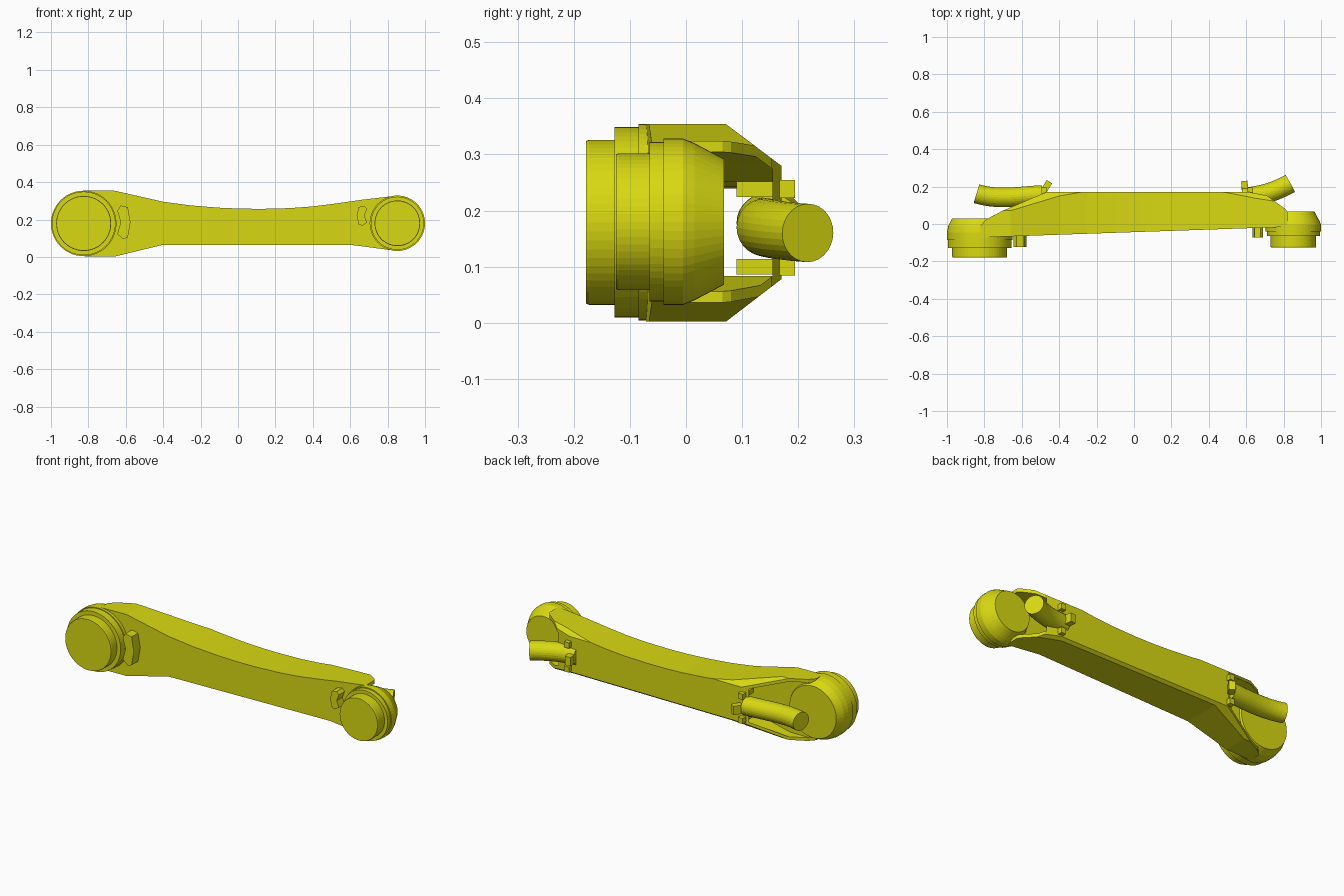
import bpy, bmesh, math
from mathutils import Vector

cube = bpy.data.objects.get("Cube")
if cube:
    bpy.data.objects.remove(cube, do_unlink=True)

yellow = bpy.data.materials.new("yellow_paint")
yellow.use_nodes = True
colour = (0.69, 0.69, 0.006, 1)
yellow.diffuse_color = colour
yellow.node_tree.nodes["Principled BSDF"].inputs["Base Color"].default_value = colour


def finish(name, bm):
    bmesh.ops.recalc_face_normals(bm, faces=bm.faces)
    mesh = bpy.data.meshes.new(name)
    bm.to_mesh(mesh)
    bm.free()
    mesh.materials.append(yellow)
    obj = bpy.data.objects.new(name, mesh)
    bpy.context.collection.objects.link(obj)
    return obj


def prism(name, points, axis, low, high):
    """Extrude a flat outline along the x, y or z axis."""
    place = {"x": lambda a, b, d: (d, a, b),
             "y": lambda a, b, d: (a, d, b),
             "z": lambda a, b, d: (a, b, d)}[axis]
    bm = bmesh.new()
    rings = [[bm.verts.new(place(a, b, d)) for a, b in points] for d in (low, high)]
    for ring in rings:
        bm.faces.new(ring)
    n = len(points)
    for i in range(n):
        j = (i + 1) % n
        bm.faces.new((rings[0][i], rings[0][j], rings[1][j], rings[1][i]))
    return finish(name, bm)


def combine(obj, cutter, operation):
    mod = obj.modifiers.new(operation.lower(), "BOOLEAN")
    mod.operation = operation
    mod.solver = "EXACT"
    mod.object = cutter
    bpy.context.view_layer.objects.active = obj
    bpy.ops.object.modifier_apply(modifier=mod.name)
    bpy.data.objects.remove(cutter, do_unlink=True)


def lathe(name, x, z, profile, sides=56):
    """Turn (radius, y) steps around an axis parallel to y."""
    bm = bmesh.new()
    rings = []
    for r, y in profile:
        rings.append([bm.verts.new((x + r * math.cos(i * math.tau / sides), y,
                                    z + r * math.sin(i * math.tau / sides)))
                      for i in range(sides)])
    for a, b in zip(rings, rings[1:]):
        for i in range(sides):
            j = (i + 1) % sides
            bm.faces.new((a[i], a[j], b[j], b[i]))
    bm.faces.new(rings[0])
    bm.faces.new(rings[-1])
    return finish(name, bm)


def hose(name, points, radius=0.052, sides=28, steps=12):
    """Round hose along a cubic path with flat ends."""
    p = [Vector(v) for v in points]
    bm = bmesh.new()
    rings = []
    for s in range(steps + 1):
        t = s / steps
        u = 1 - t
        c = p[0] * u**3 + p[1] * 3 * u * u * t + p[2] * 3 * u * t * t + p[3] * t**3
        d = (p[1] - p[0]) * u * u + (p[2] - p[1]) * 2 * u * t + (p[3] - p[2]) * t * t
        side = d.cross(Vector((0, 0, 1))).normalized()
        up = side.cross(d).normalized()
        rings.append([bm.verts.new(c + radius * (side * math.cos(i * math.tau / sides)
                                                 + up * math.sin(i * math.tau / sides)))
                      for i in range(sides)])
    for a, b in zip(rings, rings[1:]):
        for i in range(sides):
            j = (i + 1) % sides
            bm.faces.new((a[i], a[j], b[j], b[i]))
    bm.faces.new(rings[0])
    bm.faces.new(rings[-1])
    return finish(name, bm)


def block(name, centre, size, turn=0.0):
    bm = bmesh.new()
    bmesh.ops.create_cube(bm, size=1)
    for v in bm.verts:
        v.co = Vector((v.co.x * size[0], v.co.y * size[1], v.co.z * size[2]))
    obj = finish(name, bm)
    obj.location = centre
    obj.rotation_euler.z = turn
    return obj


# Side outline of the arm, shared by its skin and its hollow
TOP = [(-0.82, 0.354), (-0.66, 0.354), (-0.4, 0.295), (-0.25, 0.275), (-0.1, 0.263),
       (0.02, 0.258), (0.13, 0.257), (0.28, 0.261), (0.4, 0.27), (0.52, 0.285),
       (0.65, 0.304), (0.82, 0.324)]
BOTTOM = [(0.82, 0.036), (0.6, 0.065), (-0.4, 0.065), (-0.66, 0.002), (-0.82, 0.002)]


def arm_solid(name, wall, front, back):
    outline = [(x * (1 + wall), z - wall) for x, z in TOP]
    outline += [(x * (1 + wall), z + wall) for x, z in BOTTOM]
    obj = prism(name, outline, "y", front, back)
    w = wall
    section = [(-0.3, 0.4), (0.01, 0.4 - w), (0.203, 0.255 - w), (0.203, 0.103 + w),
               (0.01, -0.045 + w), (-0.3, -0.045)]
    combine(obj, prism(name + "_section", section, "x", -1.2, 1.2), "INTERSECT")
    return obj


# Hollow arm, open where its ends slope to the joints
arm = arm_solid("arm_shell", 0, -0.2, 0.3)
plan = [(-0.83, -0.072), (0.83, -0.015), (0.83, 0.05), (0.81, 0.08), (0.71, 0.152),
        (0.62, 0.17), (-0.47, 0.17), (-0.7, 0.072), (-0.79, 0.025), (-0.83, -0.02)]
combine(arm, prism("arm_plan", plan, "z", -0.2, 0.6), "INTERSECT")
combine(arm, arm_solid("arm_hollow", 0.018, 0.02, 0.154), "DIFFERENCE")

# Joints at both ends
lathe("large_joint", -0.825, 0.179,
      [(0.145, -0.178), (0.147, -0.173), (0.147, -0.127), (0.17, -0.127), (0.17, -0.085),
       (0.175, -0.085), (0.175, -0.045), (0.168, -0.01), (0.148, 0.03)])
lathe("small_joint", 0.852, 0.18,
      [(0.12, -0.125), (0.122, -0.12), (0.122, -0.065), (0.142, -0.065), (0.142, -0.04),
       (0.148, -0.04), (0.148, -0.005), (0.14, 0.015), (0.112, 0.068)])


# Stop tabs on the front
def stop_tab(name, x, z, width, height, front, back):
    w, h = width / 2, height / 2
    prism(name, [(x - w, z + h * 0.7), (x - w * 0.5, z + h), (x + w * 0.6, z + h * 0.9),
                 (x + w, z), (x + w * 0.6, z - h * 0.9), (x - w * 0.1, z - h),
                 (x - w, z - h * 0.7), (x - w * 0.5, z)], "y", front, back)


stop_tab("large_stop_tab", -0.61, 0.185, 0.07, 0.18, -0.122, -0.055)
stop_tab("small_stop_tab", 0.662, 0.22, -0.055, 0.105, -0.072, -0.01)

# Hoses leaving the hollow
hose("right_hose", [(-0.842, 0.162, 0.18), (-0.72, 0.125, 0.18),
                    (-0.62, 0.15, 0.175), (-0.49, 0.155, 0.175)])
hose("left_hose", [(0.835, 0.217, 0.16), (0.75, 0.17, 0.163),
                   (0.68, 0.15, 0.168), (0.58, 0.142, 0.17)])

# Hose clamps: a cross plate with two feet and a raised clip
for side, x, turn in (("right", -0.465, -0.55), ("left", 0.592, 0.12)):
    block(side + "_clamp_clip", (x, 0.205, 0.168), (0.034, 0.05, 0.05), turn)
    edge = x - 0.015 if side == "right" else x + 0.03
    for z in (0.1, 0.238):
        block(side + "_clamp_foot", (edge, 0.178, z), (0.03, 0.032, 0.032))
        block(side + "_clamp_leg", (edge, 0.13, z), (0.025, 0.08, 0.028))
